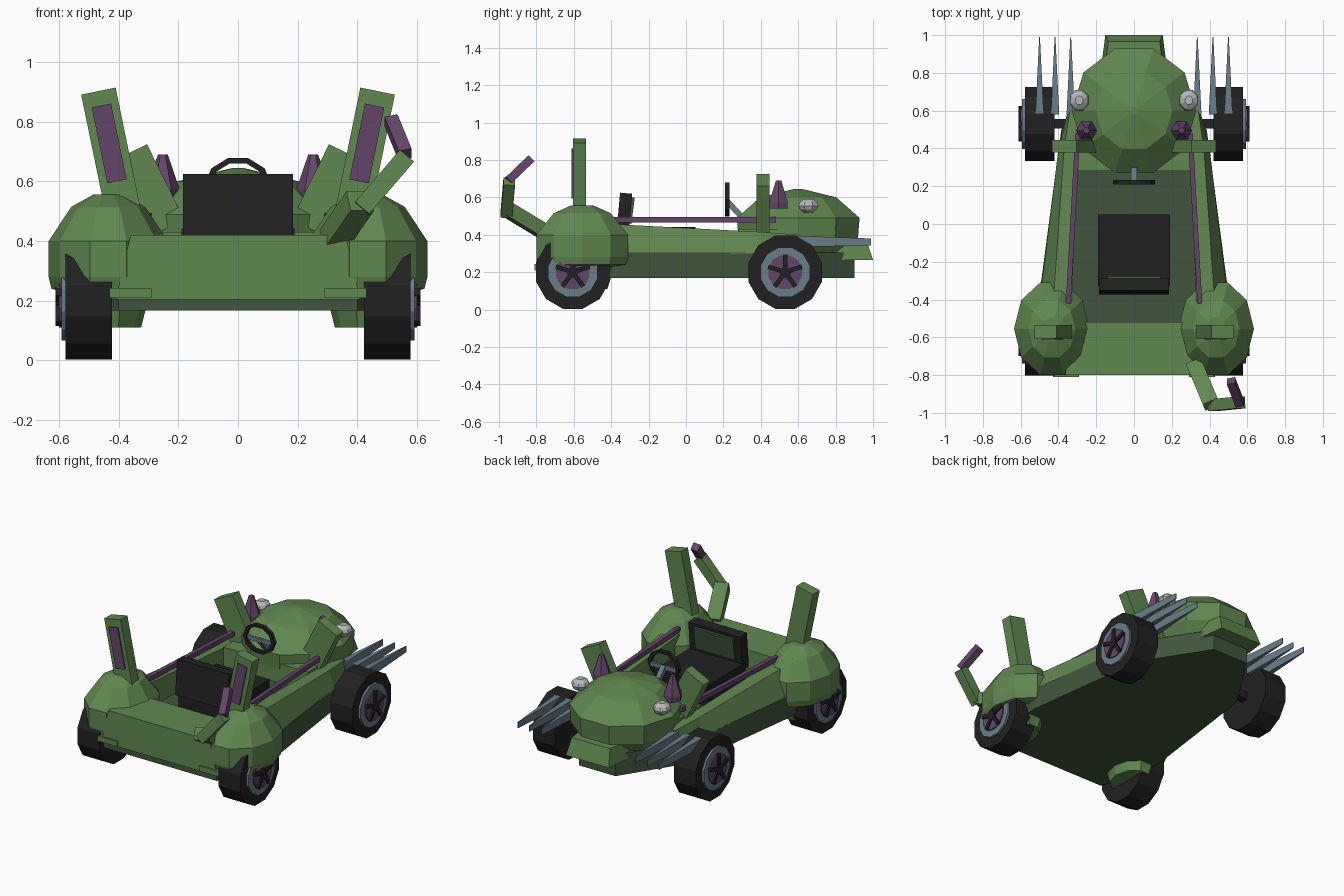
import bpy, bmesh, math
from mathutils import Vector, Matrix

if "Cube" in bpy.data.objects:
    bpy.data.objects.remove(bpy.data.objects["Cube"])


def mat(name, r, g, b):
    m = bpy.data.materials.new(name)
    m.diffuse_color = (r, g, b, 1)
    m.use_nodes = True
    m.node_tree.nodes["Principled BSDF"].inputs["Base Color"].default_value = m.diffuse_color
    return m


GREEN = mat("green", 0.117, 0.247, 0.078)
DARK = mat("dark_green", 0.051, 0.093, 0.045)
PURPLE = mat("purple", 0.13, 0.06, 0.145)
BLACK = mat("black", 0.0155, 0.0155, 0.0155)
STEEL = mat("steel", 0.141, 0.205, 0.242)
LAMP = mat("light_grey", 0.46, 0.48, 0.48)


def finish(name, bm, m):
    bmesh.ops.recalc_face_normals(bm, faces=bm.faces)
    me = bpy.data.meshes.new(name)
    bm.to_mesh(me)
    bm.free()
    me.materials.append(m)
    ob = bpy.data.objects.new(name, me)
    bpy.context.collection.objects.link(ob)
    return ob


def loft(name, rings, m):
    """Skin a stack of equal-length point loops and cap both ends."""
    bm = bmesh.new()
    loops = [[bm.verts.new(p) for p in r] for r in rings]
    n = len(loops[0])
    for a, b in zip(loops, loops[1:]):
        for i in range(n):
            j = (i + 1) % n
            bm.faces.new((a[i], a[j], b[j], b[i]))
    bm.faces.new(loops[0])
    bm.faces.new(loops[-1])
    return finish(name, bm, m)


def box(name, x0, x1, y0, y1, z0, z1, m):
    q = [(x0, y0), (x1, y0), (x1, y1), (x0, y1)]
    return loft(name, [[(x, y, z) for x, y in q] for z in (z0, z1)], m)


def bar(name, p, q, w, d, m, up=(0, 1, 0)):
    """Square bar from p to q; d is measured along up, w across it."""
    p, q = Vector(p), Vector(q)
    t = (q - p).normalized()
    s = t.cross(Vector(up)).normalized()
    u = s.cross(t)
    sq = [s * a * w / 2 + u * b * d / 2 for a, b in ((-1, -1), (1, -1), (1, 1), (-1, 1))]
    return loft(name, [[e + o for o in sq] for e in (p, q)], m)


def dome(name, c, rx, ry, n, profile, m):
    """Faceted shell: profile lists (height, radius factor)."""
    off = math.pi / 2 + math.pi / n
    ang = [off + 2 * math.pi * i / n for i in range(n)]
    return loft(name, [[(c[0] + rx * f * math.cos(a), c[1] + ry * f * math.sin(a), z)
                        for a in ang] for z, f in profile], m)


def disc(name, x0, x1, y, z, r, n, m, r1=None):
    """Cylinder along x."""
    ang = [2 * math.pi * (i + .5) / n for i in range(n)]
    return loft(name, [[(x, y + k * math.cos(a), z + k * math.sin(a)) for a in ang]
                       for x, k in ((x0, r), (x1, r1 or r))], m)


# chassis slab, its top is the cockpit floor
half = [(.40, -.79), (.49, -.6), (.495, -.33), (.385, .5), (.13, .9)]
plan = half + [(-x, y) for x, y in reversed(half)]
loft("chassis", [[(x, y, z) for x, y in plan] for z in (.168, .305)], DARK)

# rear body block and dashboard
loft("rear_body", [[(-w, -.8, z), (w, -.8, z), (w, -.52, z), (-w, -.52, z)]
                   for z, w in ((.205, .41), (.42, .36))], GREEN)
box("dashboard", -.3, .3, .28, .62, .30, .43, GREEN)

# hood dome with front lip
dome("hood", (0, .6), .33, .345, 10,
     [(.3, .8), (.37, .97), (.49, 1), (.6, .62), (.645, .06)], GREEN)
loft("front_lip", [[(-w, .7, z), (w, .7, z), (w * .8, y, z), (-w * .8, y, z)]
                   for z, w, y in ((.265, .19, 1.0), (.37, .17, .965))], GREEN)

# seat
box("seat_cushion", -.19, .19, -.33, .05, .305, .442, BLACK)
bar("seat_back", (0, -.34, .40), (0, -.32, .622), .37, .065, BLACK)
bar("seat_pad", (0, -.302, .46), (0, -.284, .60), .28, .02, DARK)

# steering wheel and column
ring = []
for i in range(10):
    a = 2 * math.pi * (i + .5) / 10
    ring.append([(r * math.sin(a) * 1.08, .22 + t, .588 + r * math.cos(a) * .92)
                 for r, t in ((.083, -.012), (.103, -.012), (.103, .012), (.083, .012))])
bm = bmesh.new()
vs = [[bm.verts.new(p) for p in r] for r in ring]
for i in range(10):
    for j in range(4):
        bm.faces.new((vs[i][j], vs[i][(j + 1) % 4], vs[(i + 1) % 10][(j + 1) % 4], vs[(i + 1) % 10][j]))
finish("steering_wheel", bm, BLACK)
bar("steering_spoke", (-.09, .225, .575), (.09, .225, .575), .025, .015, STEEL)
bar("steering_column", (0, .22, .58), (0, .33, .46), .03, .03, STEEL)

for s, side in ((-1, "left"), (1, "right")):
    # sloping side wall
    rows = []
    for y, xb, xt, xi, zt in ((-.45, .505, .43, .33, .46), (.4, .40, .37, .30, .415), (.6, .35, .34, .28, .40)):
        rows.append([(s * xb, y, .3), (s * xt, y, zt), (s * xi, y, zt), (s * xi, y, .3)])
    loft("side_wall_" + side, rows, GREEN)

    # rounded fender over the rear wheel, with a foot ledge
    dome("fender_" + side, (s * .435, -.555), .2, .258, 10,
         [(.11, .55), (.23, .7), (.24, .95), (.28, 1), (.4, 1), (.515, .62), (.556, .25)], GREEN)
    box("ledge_" + side, min(s * .29, s * .43), max(s * .29, s * .43), -.81, -.7, .21, .243, GREEN)

    # tall horn with inlay
    p, q = Vector((s * .385, -.57, .5)), Vector((s * .468, -.57, .903))
    bar("tall_horn_" + side, p, q, .118, .07, GREEN)
    f = Vector((0, -.038, 0))
    bar("horn_inlay_" + side, p.lerp(q, .25) + f, p.lerp(q, .88) + f, .066, .009, PURPLE)

    # short ear beside the hood
    bar("ear_" + side, (s * .245, .412, .44), (s * .37, .412, .693), .145, .068, GREEN)

    # side rail
    bar("side_rail_" + side, (s * .348, -.42, .48), (s * .298, .48, .48), .026, .03, PURPLE, (0, 0, 1))

    # small horn and lamp on the hood
    dome("hood_horn_" + side, (s * .252, .495), .056, .056, 6, [(.54, 1), (.575, 1), (.69, .3)], PURPLE)
    dome("lamp_" + side, (s * .29, .655), .054, .058, 8,
         [(.518, .4), (.535, .85), (.555, 1), (.575, .85), (.592, .4)], LAMP)

    # claw blades
    for i, x in enumerate((.335, .418, .5)):
        c = s * x
        loft(f"claw_{side}_{i}", [[(c - w, y, z0), (c + w, y, z0), (c + w, y, z1), (c - w, y, z1)]
                                  for y, w, z0, z1 in ((.58, .022, .335, .395), (.99, .002, .342, .38))], STEEL)

    # wheels: tyre, rim, hub plate and five-spoke star
    for end, y in (("rear", -.605), ("front", .53)):
        tag = f"_{end}_{side}"
        disc("tyre" + tag, s * .422, s * .578, y, .2, .203, 12, BLACK)
        disc("rim" + tag, s * .5, s * .592, y, .2, .137, 12, STEEL)
        disc("hub_plate" + tag, s * .5, s * .6, y, .2, .093, 12, PURPLE)
        disc("hub_cap" + tag, s * .5, s * .612, y, .2, .03, 8, BLACK)
        for k in range(5):
            a = math.pi / 2 + k * math.tau / 5
            bar(f"spoke_{k}" + tag, (s * .6, y, .2),
                (s * .6, y + .095 * math.cos(a), .2 + .095 * math.sin(a)), .024, .022, BLACK, (1, 0, 0))
        bar("axle" + tag, (s * .2, y, .22), (s * .45, y, .2), .05, .05, BLACK)

# crooked tail on one side
bar("tail_base", (.32, -.74, .405), (.41, -.955, .535), .085, .075, GREEN, (0, 0, 1))
bar("tail_middle", (.415, -.96, .51), (.565, -.945, .685), .062, .062, GREEN)
bar("tail_tip", (.56, -.95, .69), (.513, -.83, .805), .045, .045, PURPLE, (1, 0, 0))
